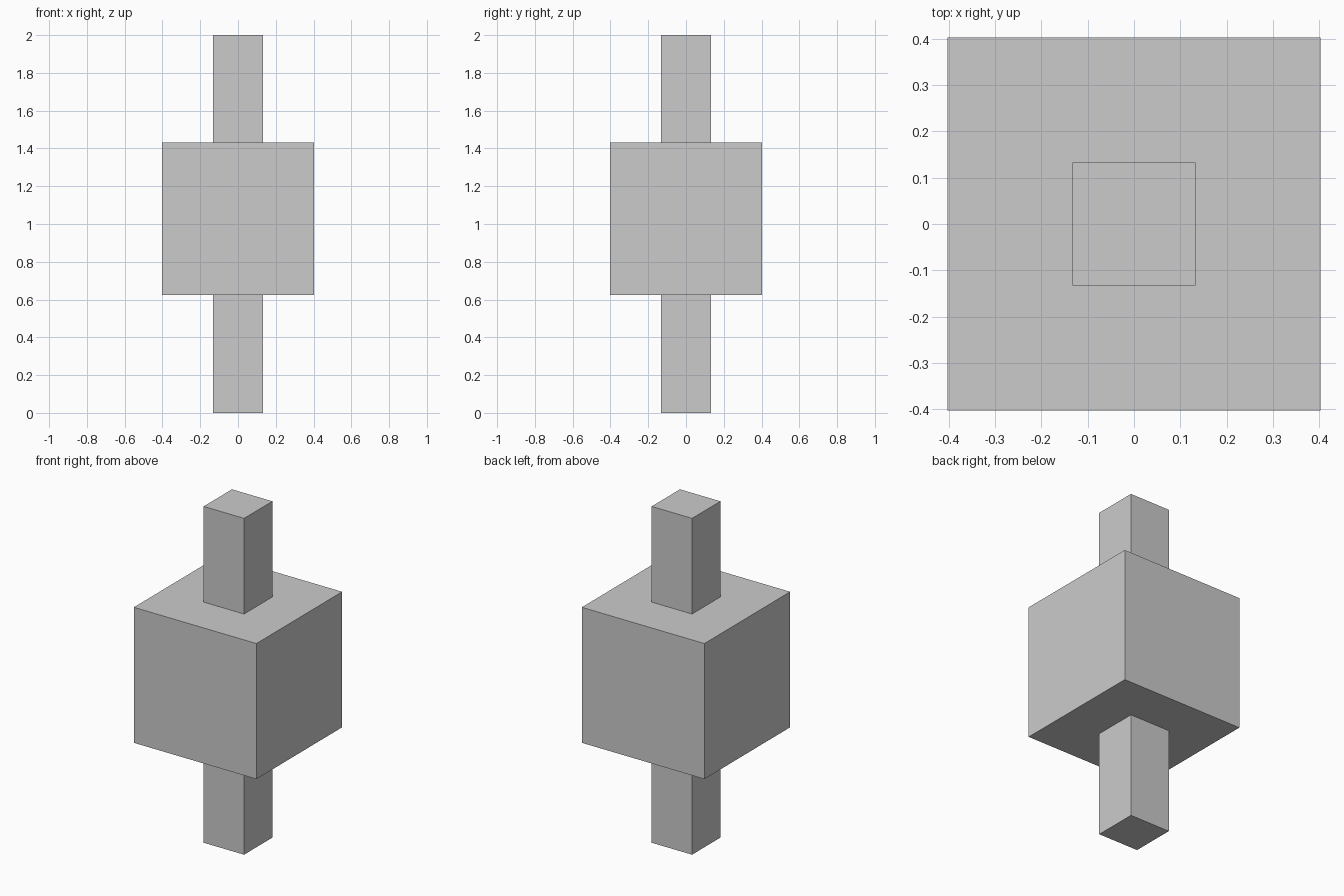
import bpy

if "Cube" in bpy.data.objects:
    bpy.data.objects.remove(bpy.data.objects["Cube"])


def box(name, half_width, z0, z1):
    """Square upright box centred on the z axis."""
    bpy.ops.mesh.primitive_cube_add(size=1, location=(0, 0, (z0 + z1) / 2))
    obj = bpy.context.object
    obj.name = name
    obj.scale = (2 * half_width, 2 * half_width, z1 - z0)
    bpy.ops.object.transform_apply(location=False, rotation=False, scale=True)
    return obj


# Slim post running through the block
box("post", 0.133, 0.0, 2.0)

# Large cube around the middle
box("block", 0.403, 0.625, 1.431)
